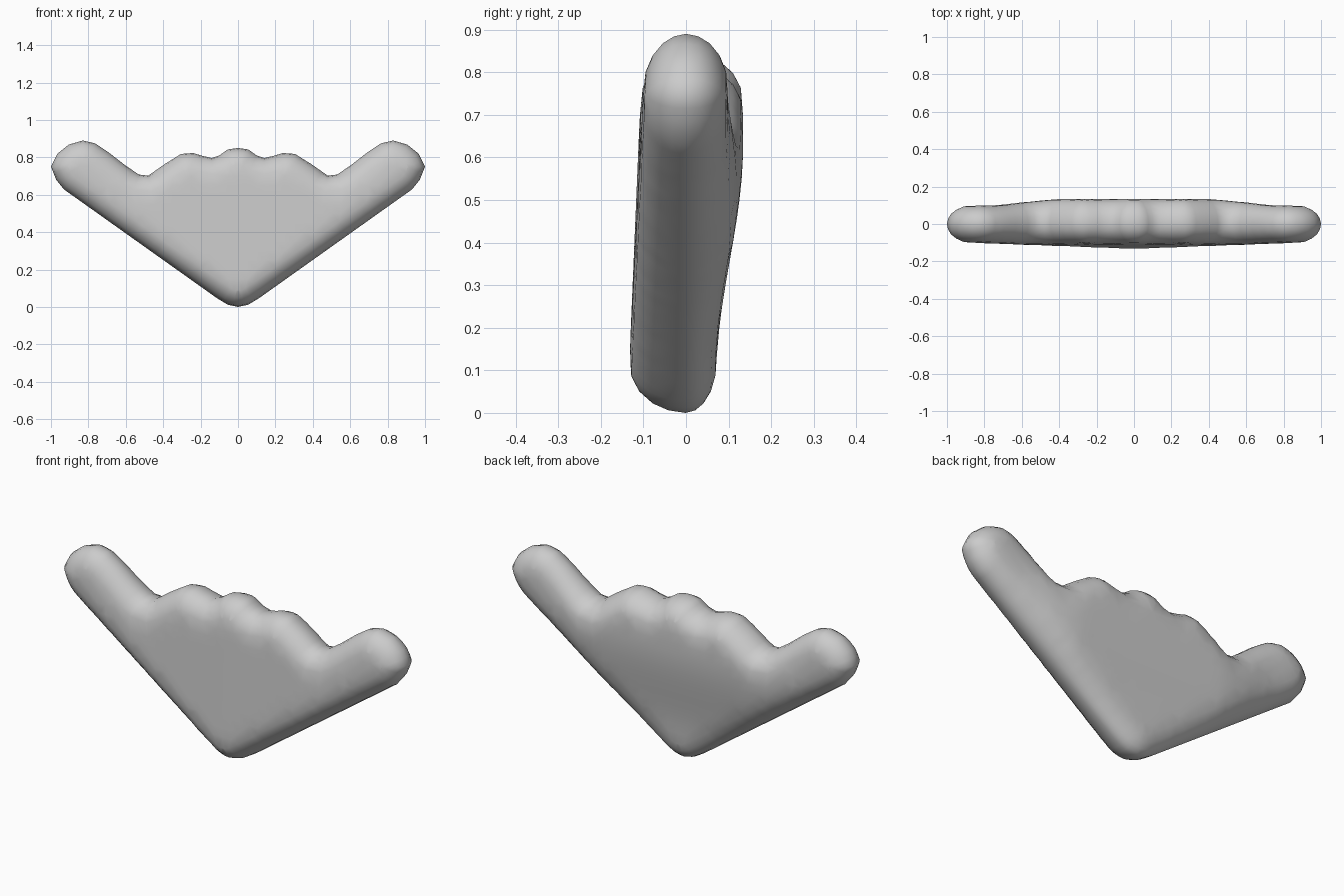
import bpy, bmesh, math
from mathutils import Vector
from mathutils.geometry import delaunay_2d_cdt, intersect_point_line

if "Cube" in bpy.data.objects:
    bpy.data.objects.remove(bpy.data.objects["Cube"])

# Right half of the front outline (x, z), from nose tip round the wing to top centre
half = [(0, .0), (.055, .012), (.11, .045), (.93, .628), (.972, .68), (1, .75),
        (.965, .82), (.905, .868), (.83, .89), (.765, .875), (.69, .825), (.6, .755),
        (.53, .708), (.48, .702), (.39, .765), (.305, .818), (.24, .823),
        (.19, .808), (.14, .796), (.10, .81), (.055, .842), (0, .85)]
outline = [Vector(p) for p in half] + [Vector((-x, z)) for x, z in half[-2:0:-1]]
EDGE = 0.115  # width of the rounded edge


def smoothstep(a, b, v):
    t = min(max((v - a) / (b - a), 0), 1)
    return t * t * (3 - 2 * t)


def front_depth(x, z):
    return .138 - .042 * z - .007 * abs(x)


def back_depth(x, z):
    return .072 + .062 * smoothstep(.1, .62, z) - .036 * smoothstep(.4, .8, abs(x))


# Finely divided outline, with inward normals
rim, normals = [], []
for a, b in zip(outline, outline[1:] + outline[:1]):
    n = max(1, round((b - a).length / .035))
    rim += [a.lerp(b, i / n) for i in range(n)]
for i, p in enumerate(rim):
    t = (rim[(i + 1) % len(rim)] - rim[i - 1]).normalized()
    normals.append(Vector((-t.y, t.x)))


def edge_distance(p):
    best = 9
    for a, b in zip(outline, outline[1:] + outline[:1]):
        q, f = intersect_point_line(p, a, b)
        q = a.lerp(b, min(max(f, 0), 1))
        best = min(best, (p - Vector((q[0], q[1]))).length)
    return best


# Inset rings for the rounded edge, then a grid across the middle
points = list(rim)
for d in (.006, .022, .05, .085):
    for p, n in zip(rim, normals):
        q = p + n * d
        if edge_distance(q) > d * .9:
            points.append(q)
for i in range(-20, 21):
    for j in range(20):
        q = Vector((i * .05, j * .05))
        if edge_distance(q) > .11:
            points.append(q)
verts, _, faces, *_ = delaunay_2d_cdt(points, [], [list(range(len(rim)))], 1, 1e-4)

# Puffed front and back skins sharing the rim
bm = bmesh.new()
front, back = [], []
for p in verts:
    d = edge_distance(p)
    s = math.sqrt(max(0, 1 - (1 - min(d / EDGE, 1)) ** 2))
    if d < 1e-3:
        v = bm.verts.new((p.x, 0, p.y))
        front.append(v)
        back.append(v)
    else:
        front.append(bm.verts.new((p.x, -s * front_depth(p.x, p.y), p.y)))
        back.append(bm.verts.new((p.x, s * back_depth(p.x, p.y), p.y)))
for f in faces:
    for skin, order in ((front, f), (back, f[::-1])):
        vs = [skin[i] for i in order]
        if bm.faces.get(vs) is None:
            bm.faces.new(vs)
bmesh.ops.delete(bm, geom=[v for v in bm.verts if not v.link_faces], context='VERTS')
bmesh.ops.recalc_face_normals(bm, faces=bm.faces[:])
for f in bm.faces:
    f.smooth = True
mesh = bpy.data.meshes.new("flying_wing_cushion")
bm.to_mesh(mesh)
bm.free()
body = bpy.data.objects.new("flying_wing_cushion", mesh)
bpy.context.collection.objects.link(body)

# Soften the stuffing
soft = body.modifiers.new("soften", 'SMOOTH')
soft.factor = .3
soft.iterations = 1
soft.use_x = soft.use_z = False
